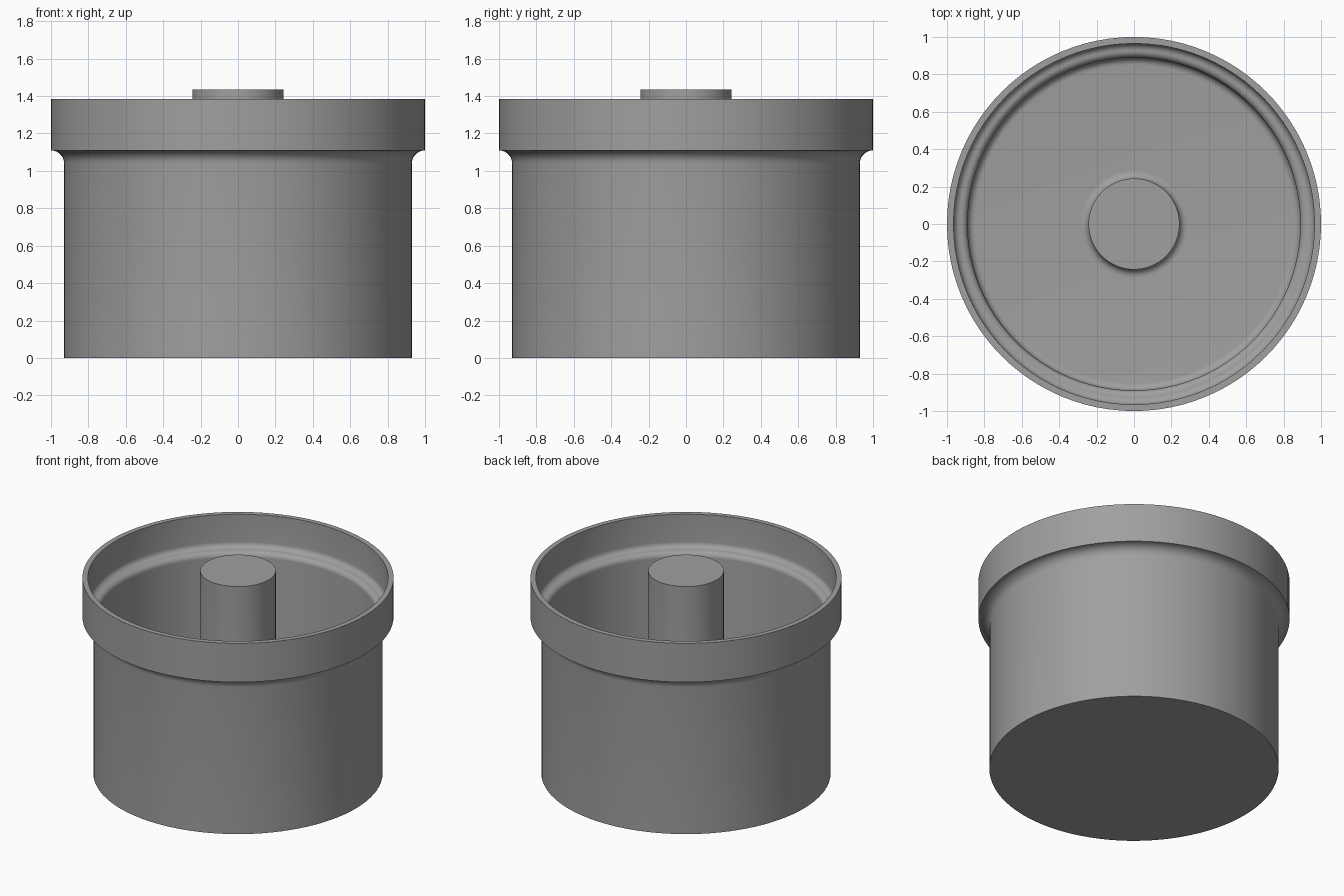
import bpy, bmesh, math

if "Cube" in bpy.data.objects:
    bpy.data.objects.remove(bpy.data.objects["Cube"])

SEGMENTS = 96

grey = bpy.data.materials.new("plain grey")
grey.diffuse_color = (0.35, 0.35, 0.35, 1.0)
grey.use_nodes = True
grey.node_tree.nodes["Principled BSDF"].inputs["Base Color"].default_value = grey.diffuse_color


def arc(cx, cz, radius, start, end, steps=7):
    """Profile points along a circular fillet, angles in degrees."""
    points = []
    for i in range(steps + 1):
        a = math.radians(start + (end - start) * i / steps)
        points.append((cx + radius * math.cos(a), cz + radius * math.sin(a)))
    return points


def lathe(name, profile):
    """Spin an (r, z) profile around z into a smooth object."""
    bm = bmesh.new()
    verts = [bm.verts.new((r, 0, z)) for r, z in profile]
    edges = [bm.edges.new(pair) for pair in zip(verts, verts[1:])]
    bmesh.ops.spin(bm, geom=verts + edges, cent=(0, 0, 0), axis=(0, 0, 1),
                   angle=math.tau, steps=SEGMENTS, use_duplicate=False)
    bmesh.ops.remove_doubles(bm, verts=bm.verts[:], dist=1e-5)
    bmesh.ops.recalc_face_normals(bm, faces=bm.faces[:])
    mesh = bpy.data.meshes.new(name)
    bm.to_mesh(mesh)
    bm.free()
    mesh.materials.append(grey)
    obj = bpy.data.objects.new(name, mesh)
    bpy.context.collection.objects.link(obj)
    bpy.ops.object.select_all(action='DESELECT')
    obj.select_set(True)
    bpy.context.view_layer.objects.active = obj
    bpy.ops.object.shade_smooth_by_angle(angle=math.radians(30))
    return obj


FLOOR = 0.05

# Hollow cup: base, outer wall, flared collar, stepped inner wall, floor
cup = [(0, 0), (0.93, 0)]
cup += arc(1.0, 1.04, 0.07, 180, 90)               # fillet under the collar
cup += [(1.0, 1.385), (0.965, 1.385)]              # collar and rim
cup += arc(0.927, 1.19, 0.038, 0, -90)             # inner step, hollow part
cup += arc(0.927, 1.115, 0.037, 90, 180)           # inner step, rounded part
cup += arc(0.85, FLOOR + 0.04, 0.04, 0, -90)       # wall to floor
cup += [(0, FLOOR)]
lathe("cup", cup)

# Centre post with a flared foot that blends into the floor
post = [(0, 1.435), (0.243, 1.435)]
post += arc(0.283, FLOOR + 0.04, 0.04, 180, 270)
lathe("centre_post", post)
